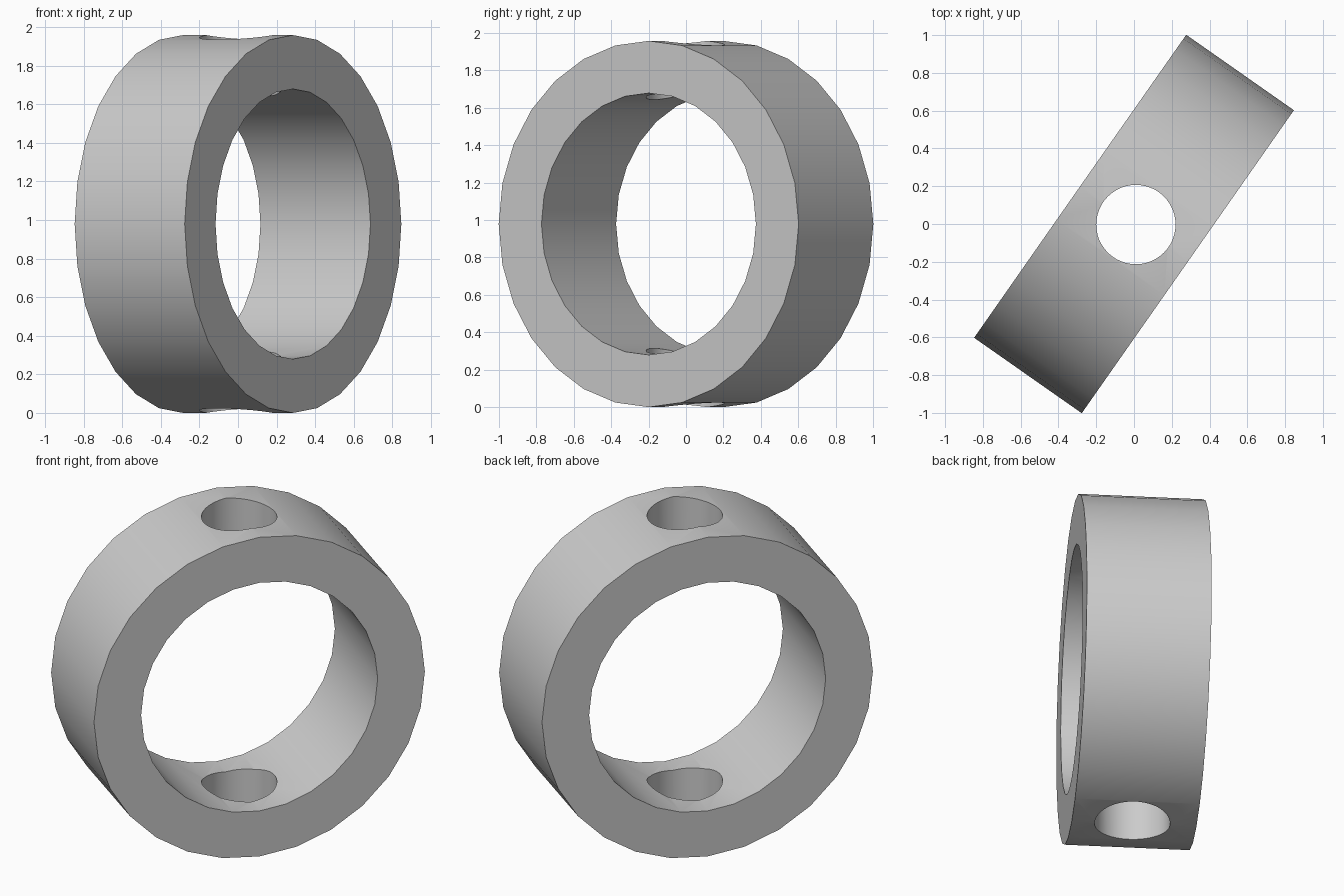
import bpy
import bmesh
from math import radians, tau
from mathutils import Vector

default = bpy.data.objects.get("Cube")
if default:
    bpy.data.objects.remove(default, do_unlink=True)

OUTER, INNER, HALF_WIDTH = 0.979, 0.70, 0.348
SEGMENTS = 28
HOLE_RADIUS = 0.21

grey = bpy.data.materials.new("plain grey")
grey.use_nodes = True
grey.diffuse_color = (0.6, 0.6, 0.6, 1)
grey.node_tree.nodes["Principled BSDF"].inputs["Base Color"].default_value = grey.diffuse_color

# Ring: rectangular section spun about the local x axis
bm = bmesh.new()
section = [(-HALF_WIDTH, INNER), (HALF_WIDTH, INNER), (HALF_WIDTH, OUTER), (-HALF_WIDTH, OUTER)]
verts = [bm.verts.new((x, 0, r)) for x, r in section]
edges = [bm.edges.new((verts[i], verts[(i + 1) % 4])) for i in range(4)]
bmesh.ops.spin(bm, geom=verts + edges, cent=Vector(), axis=(1, 0, 0),
               angle=tau, steps=SEGMENTS, use_merge=True)
bmesh.ops.remove_doubles(bm, verts=bm.verts, dist=0.0001)
bmesh.ops.recalc_face_normals(bm, faces=bm.faces)
mesh = bpy.data.meshes.new("ring")
bm.to_mesh(mesh)
bm.free()
ring = bpy.data.objects.new("ring", mesh)
bpy.context.collection.objects.link(ring)
ring.location.z = OUTER
ring.rotation_euler.z = radians(-35)
mesh.materials.append(grey)

# Vertical hole through the top and bottom walls
bpy.ops.mesh.primitive_cylinder_add(vertices=48, radius=HOLE_RADIUS, depth=3,
                                    location=(0.01, -0.003, OUTER))
cutter = bpy.context.object
cutter.name = "hole_cutter"
cutter.hide_render = True
cutter.data.materials.append(grey)

drill = ring.modifiers.new("hole", "BOOLEAN")
drill.operation = "DIFFERENCE"
drill.solver = "EXACT"
drill.object = cutter

# Apply the cut and smooth the curved walls
bpy.ops.object.select_all(action="DESELECT")
ring.select_set(True)
bpy.context.view_layer.objects.active = ring
bpy.ops.object.modifier_apply(modifier=drill.name)
bpy.data.objects.remove(cutter, do_unlink=True)
bpy.ops.object.shade_smooth_by_angle(angle=radians(30))
